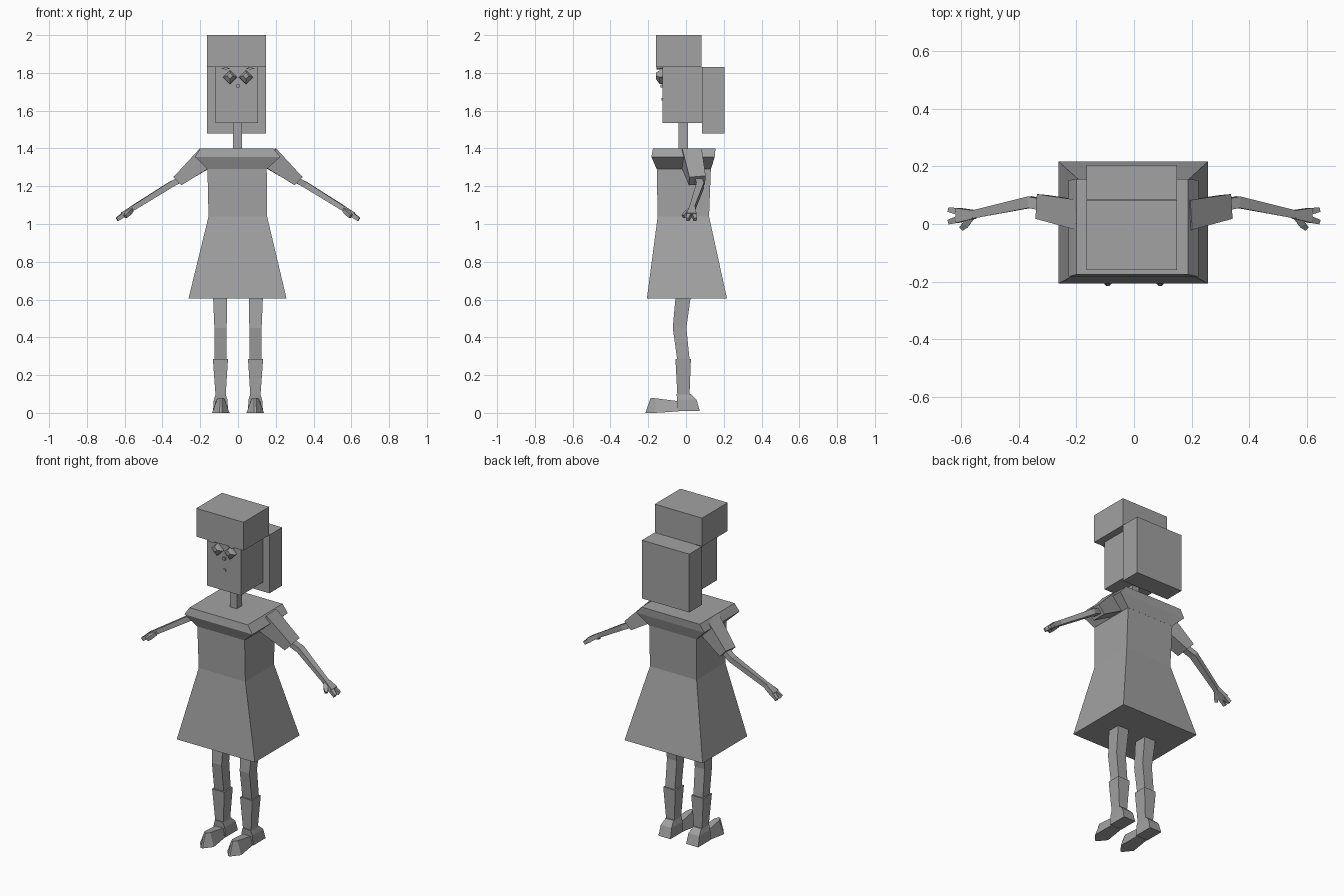
import bpy, bmesh
from mathutils import Vector

grey = bpy.data.materials.new("plain grey")
grey.diffuse_color = (0.36, 0.36, 0.36, 1)


def loft(name, rings, mirror=False):
    """Skin a list of equal-length rings and cap both ends."""
    bm = bmesh.new()
    loops = [[bm.verts.new(p) for p in r] for r in rings]
    n = len(loops[0])
    for a, b in zip(loops, loops[1:]):
        for i in range(n):
            j = (i + 1) % n
            bm.faces.new((a[i], a[j], b[j], b[i]))
    bm.faces.new(loops[0])
    bm.faces.new(loops[-1])
    bmesh.ops.recalc_face_normals(bm, faces=bm.faces)
    me = bpy.data.meshes.new(name)
    bm.to_mesh(me)
    bm.free()
    me.materials.append(grey)
    ob = bpy.data.objects.new(name, me)
    bpy.context.collection.objects.link(ob)
    if mirror:
        ob.modifiers.new("Mirror", 'MIRROR').use_mirror_merge = False
    return ob


def rect(x0, x1, y0, y1, z):
    return [(x0, y0, z), (x1, y0, z), (x1, y1, z), (x0, y1, z)]


def box(name, x0, x1, y0, y1, z0, z1):
    return loft(name, [rect(x0, x1, y0, y1, z0), rect(x0, x1, y0, y1, z1)])


def limb(name, path):
    """Square tube through (centre, half width, half height) stations."""
    rings = []
    for i, (c, w, h) in enumerate(path):
        a = Vector(path[max(i - 1, 0)][0])
        b = Vector(path[min(i + 1, len(path) - 1)][0])
        d = (b - a).normalized()
        side = Vector((0, 0, 1)).cross(d).normalized()
        up = d.cross(side)
        c = Vector(c)
        rings.append([c + side * s * w + up * t * h
                      for s, t in ((-1, -1), (1, -1), (1, 1), (-1, 1))])
    return loft(name, rings, True)


# Head, neck and hair
box("hair_top", -0.165, 0.149, -0.16, 0.083, 1.83, 2.0)
box("hair_back", -0.165, 0.149, 0.085, 0.205, 1.48, 1.83)
box("head", -0.118, 0.106, -0.124, 0.084, 1.535, 1.83)
box("neck", -0.026, 0.02, -0.04, 0.01, 1.39, 1.54)

# Face details
box("nose", -0.008, 0.008, -0.135, -0.12, 1.722, 1.738)
box("mouth", -0.007, 0.007, -0.13, -0.12, 1.653, 1.667)


def diamond(x, y, z, w, h):
    return [(x - w, y, z), (x, y, z - h), (x + w, y, z), (x, y, z + h)]


loft("eye", [diamond(0.043, y, z, r, r) for y, z, r in
             ((-0.12, 1.777, 0.037), (-0.14, 1.777, 0.036), (-0.16, 1.785, 0.016))], True)
loft("eyebrow", [diamond(0.065, y, 1.824, 0.026, 0.006) for y in (-0.155, -0.12)], True)

# Dress
loft("dress", [rect(-0.262, 0.257, -0.207, 0.217, 0.605),
               rect(-0.156, 0.154, -0.15, 0.122, 1.04),
               rect(-0.162, 0.152, -0.155, 0.132, 1.30)])
loft("collar", [rect(-0.162, 0.152, -0.155, 0.132, 1.29),
                rect(-0.228, 0.224, -0.183, 0.152, 1.355),
                rect(-0.2, 0.187, -0.175, 0.156, 1.40)])

# Arms
loft("sleeve", [
    [(0.155, -0.022, 1.295), (0.15, 0.078, 1.295), (0.195, 0.083, 1.40), (0.202, -0.02, 1.40)],
    [(0.3, 0.015, 1.205), (0.295, 0.1, 1.21), (0.337, 0.104, 1.255), (0.342, 0.018, 1.248)]], True)
limb("arm", [((0.26, 0.055, 1.26), 0.02, 0.016), ((0.36, 0.076, 1.206), 0.02, 0.016),
             ((0.56, 0.033, 1.082), 0.014, 0.013)])
limb("palm", [((0.555, 0.033, 1.085), 0.015, 0.013), ((0.612, 0.03, 1.047), 0.026, 0.014)])
for label, y0, y1 in (("back", 0.042, 0.049), ("front", 0.018, 0.008)):
    limb(label + "_finger", [((0.605, y0, 1.05), 0.012, 0.012), ((0.64, y1, 1.024), 0.008, 0.01)])
limb("thumb", [((0.565, 0.025, 1.075), 0.012, 0.011), ((0.583, 0.0, 1.055), 0.012, 0.011),
               ((0.597, -0.014, 1.04), 0.008, 0.009)])

# Legs and boots
loft("leg", [rect(0.062, 0.125, -0.045, 0.02, 0.27),
             rect(0.06, 0.125, -0.07, 0.002, 0.45),
             rect(0.057, 0.132, -0.055, 0.025, 0.615)], True)
loft("boot_shaft", [rect(0.066, 0.118, -0.045, 0.018, 0.08),
                    rect(0.053, 0.133, -0.056, 0.026, 0.285)], True)
loft("boot_heel", [rect(0.052, 0.132, -0.045, 0.073, 0.01),
                   rect(0.056, 0.128, -0.047, 0.056, 0.07),
                   rect(0.066, 0.118, -0.05, 0.025, 0.10)], True)


# Pointed toe: sole ring and narrower top ring
def toe_ring(stations):
    pts = [(0.091 + w, y, z) for y, w, z in stations]
    return pts + [(0.091 - w, y, z) for y, w, z in reversed(stations)]


loft("boot_toe", [
    toe_ring([(-0.215, 0.006, 0.0), (-0.165, 0.046, 0.0), (-0.04, 0.034, 0.008)]),
    toe_ring([(-0.187, 0.005, 0.08), (-0.16, 0.018, 0.077), (-0.04, 0.026, 0.062)])], True)
